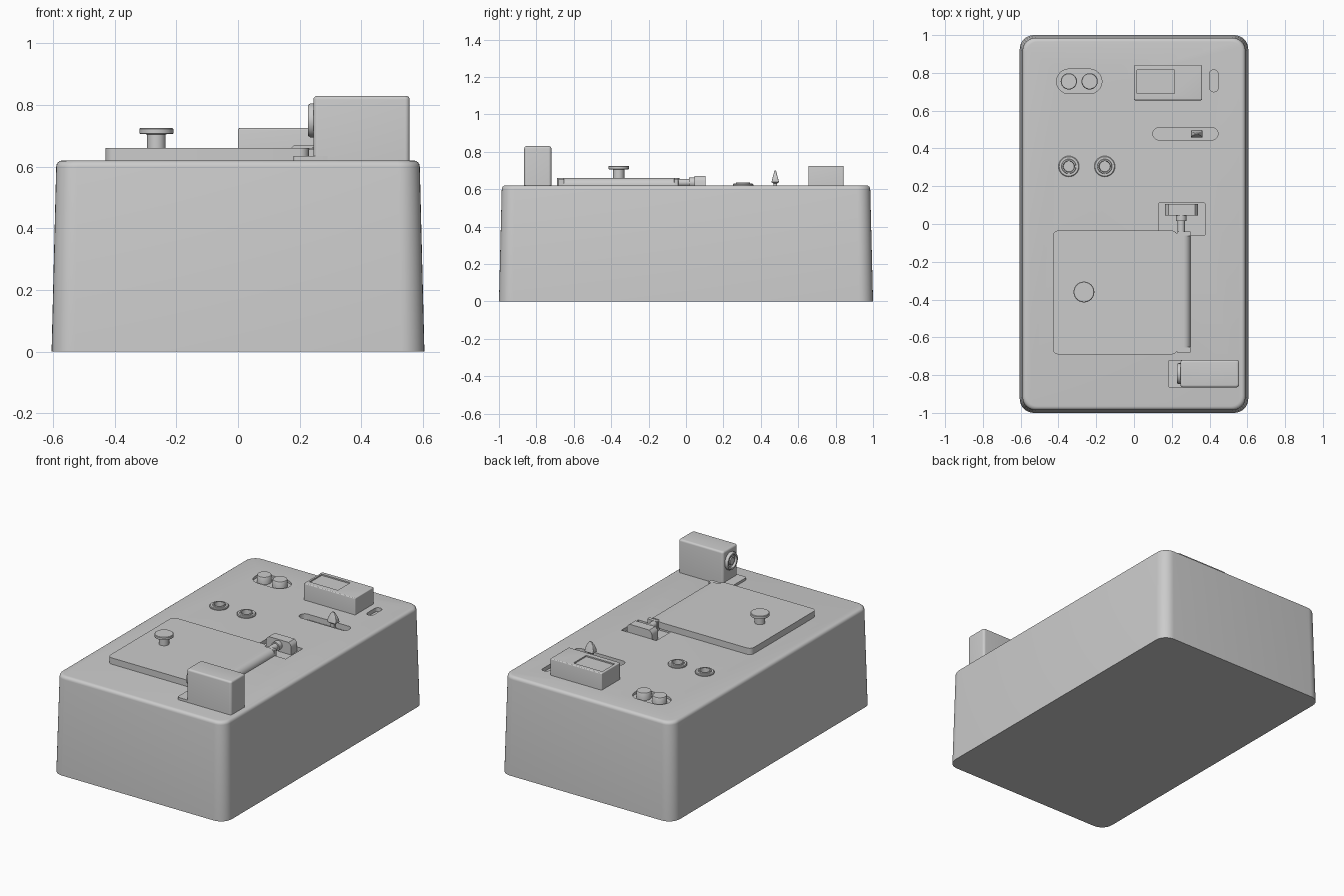
import bpy, bmesh
from math import sin, cos, pi, radians
from mathutils import Matrix

if "Cube" in bpy.data.objects:
    bpy.data.objects.remove(bpy.data.objects["Cube"])

TOP = 0.62


def finish(name, bm, smooth=True):
    bmesh.ops.recalc_face_normals(bm, faces=bm.faces)
    me = bpy.data.meshes.new(name)
    bm.to_mesh(me)
    bm.free()
    ob = bpy.data.objects.new(name, me)
    bpy.context.collection.objects.link(ob)
    if smooth:
        shade(ob)
    return ob


def shade(ob):
    bpy.ops.object.select_all(action='DESELECT')
    ob.select_set(True)
    bpy.context.view_layer.objects.active = ob
    bpy.ops.object.shade_smooth_by_angle(angle=radians(32))


def loft(bm, rings, closed=True):
    loops = [[bm.verts.new(p) for p in r] for r in rings]
    n = len(loops[0])
    for a, b in zip(loops, loops[1:]):
        for i in range(n):
            bm.faces.new((a[i], a[(i + 1) % n], b[(i + 1) % n], b[i]))
    if closed:
        bm.faces.new(loops[0][::-1])
        bm.faces.new(loops[-1])


def outline(x0, x1, y0, y1, r, z, seg=8):
    corners = ((x1 - r, y1 - r, 0), (x0 + r, y1 - r, 1), (x0 + r, y0 + r, 2), (x1 - r, y0 + r, 3))
    return [(cx + r * cos((q + i / seg) * pi / 2), cy + r * sin((q + i / seg) * pi / 2), z)
            for cx, cy, q in corners for i in range(seg + 1)]


def slab(name, x0, x1, y0, y1, z0, z1, r=0.005, bevel=0.0, taper=0.0):
    """Rounded rectangle block with optional draft and rounded top edge."""
    rings = [(0, z0)]
    if bevel:
        rings += [(taper + bevel * (1 - cos(i * pi / 8)), z1 - bevel + bevel * sin(i * pi / 8))
                  for i in range(5)]
    else:
        rings += [(taper, z1)]
    bm = bmesh.new()
    loft(bm, [outline(x0 + d, x1 - d, y0 + d, y1 - d, max(r - d * 0.4, 0.002), z) for d, z in rings])
    return finish(name, bm)


def lathe(name, profile, loc, rot=None, seg=40):
    """Turned part from (radius, height) points."""
    bm = bmesh.new()
    loft(bm, [[(r * cos(2 * pi * i / seg), r * sin(2 * pi * i / seg), h) for i in range(seg)]
              for r, h in profile])
    bm.transform(Matrix.Translation(loc) @ (rot or Matrix.Identity(4)))
    return finish(name, bm)


def prism_y(name, pts, y0, y1):
    """Extrude an x-z profile along y."""
    bm = bmesh.new()
    loft(bm, [[(x, y, z) for x, z in pts] for y in (y0, y1)])
    return finish(name, bm)


def cut(ob, cutters):
    for c in cutters:
        c.hide_render = True
        m = ob.modifiers.new("recess", 'BOOLEAN')
        m.operation, m.solver, m.object = 'DIFFERENCE', 'EXACT', c
        bpy.ops.object.select_all(action='DESELECT')
        ob.select_set(True)
        bpy.context.view_layer.objects.active = ob
        bpy.ops.object.modifier_apply(modifier=m.name)
        bpy.data.objects.remove(c)
    shade(ob)


# Housing with recesses for the controls
JACKS = (-0.345, -0.155)
body = slab("housing", -0.605, 0.605, -1, 1, 0, TOP, 0.075, 0.02, 0.015)
cut(body, [
    slab("cut_button_tray", -0.41, -0.17, 0.69, 0.82, 0.605, 0.7, 0.065),
    slab("cut_slider_slot", 0.10, 0.445, 0.445, 0.51, 0.585, 0.7, 0.032),
    slab("cut_small_slot", 0.40, 0.445, 0.70, 0.815, 0.595, 0.7, 0.02),
    slab("cut_hinge_pocket", 0.13, 0.375, -0.06, 0.11, 0.595, 0.7, 0.003),
] + [lathe("cut_jack", [(0.045, 0.58), (0.045, 0.7)], (x, 0.305, 0)) for x in JACKS])

# Lid plate with rolled hinge edge
slab("lid_plate", -0.43, 0.23, -0.69, -0.035, TOP - 0.002, 0.66, 0.03)
roll = [(0.225, 0.62), (0.30, 0.62)] + [(0.262 + 0.038 * cos(a * pi / 16), 0.622 + 0.038 * sin(a * pi / 16))
                                       for a in range(1, 9)] + [(0.225, 0.66)]
prism_y("lid_rolled_edge", roll, -0.655, -0.06)
slab("lid_hinge_ear_front", 0.228, 0.30, -0.682, -0.652, TOP - 0.002, 0.655, 0.004)
slab("lid_hinge_ear_rear", 0.228, 0.30, -0.063, -0.04, 0.595, 0.655, 0.004)

# Lid knob
lathe("lid_knob", [(0.03, 0.655), (0.03, 0.705), (0.055, 0.707), (0.055, 0.722), (0.052, 0.725)],
      (-0.265, -0.36, 0))

# Motor block, foot and side ring
slab("motor_foot", 0.18, 0.30, -0.865, -0.72, TOP - 0.002, 0.635, 0.01)
slab("motor_block", 0.245, 0.557, -0.865, -0.72, TOP - 0.002, 0.83, 0.015, 0.012)
lathe("motor_side_ring", [(0.055, -0.004), (0.055, 0.01), (0.05, 0.018), (0.04, 0.018), (0.036, 0.006),
                          (0.024, 0.006), (0.022, 0.014)],
      (0.245, -0.792, 0.75), Matrix.Rotation(-pi / 2, 4, 'Y'))

# Rear hinge block and shaft
arch = [(0.165, 0.59), (0.34, 0.59), (0.34, 0.645), (0.335, 0.658), (0.322, 0.67),
        (0.183, 0.67), (0.17, 0.658), (0.165, 0.645)]
prism_y("rear_hinge_block", arch, 0.045, 0.105)
lathe("rear_hinge_shaft", [(0.028, -0.002), (0.028, 0.03), (0.02, 0.03), (0.02, 0.105)], (0.25, 0.045, 0.635),
      Matrix.Rotation(pi / 2, 4, 'X'))

# Jack sockets and push buttons
for i, x in enumerate(JACKS):
    lathe(f"jack_socket_{i + 1}", [(0.044, 0.585), (0.055, 0.615), (0.055, 0.626), (0.051, 0.63), (0.039, 0.63),
                                   (0.037, 0.636), (0.03, 0.636), (0.028, 0.6)], (x, 0.305, 0))
for i, x in enumerate((-0.345, -0.235)):
    lathe(f"push_button_{i + 1}", [(0.043, 0.60), (0.043, 0.645), (0.040, 0.65)], (x, 0.755, 0))

# Display box with sunken screen
display = slab("display_box", 0.0, 0.36, 0.655, 0.842, TOP - 0.002, 0.725, 0.006, 0.005)
cut(display, [slab("cut_screen", 0.015, 0.215, 0.69, 0.815, 0.717, 0.8, 0.003)])

# Slider lever: pointed fin rising out of the slot
bm = bmesh.new()
loft(bm, [outline(0.332 - a, 0.332 + a, 0.477 - b, 0.477 + b, 0.003, z, 3)
          for a, b, z in ((0.012, 0.010, 0.58), (0.014, 0.010, 0.63), (0.03, 0.020, 0.638),
                          (0.03, 0.016, 0.655), (0.022, 0.009, 0.68), (0.008, 0.004, 0.70))])
finish("slider_lever", bm)
